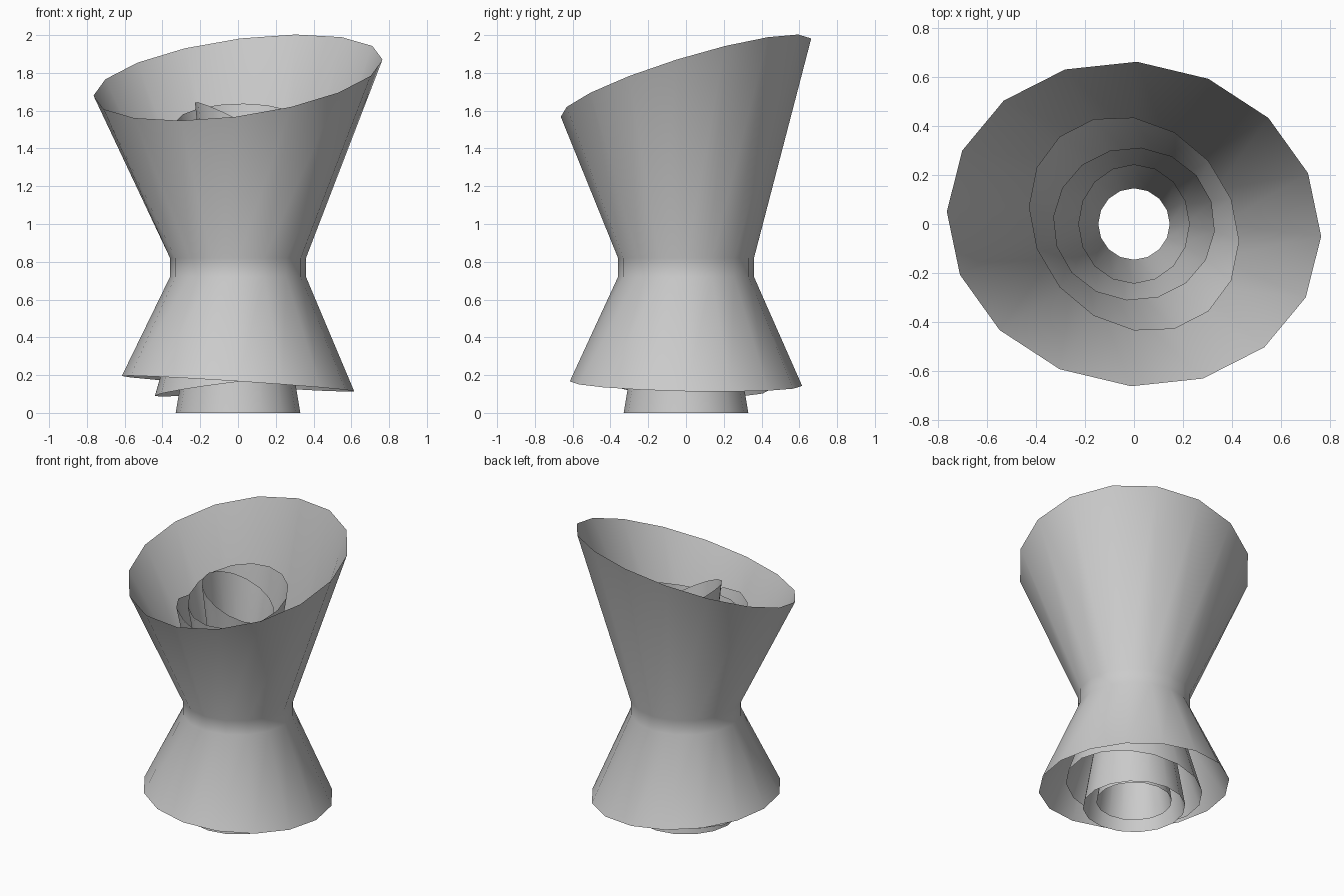
import bpy, bmesh
from math import sin, cos, tau, radians

if "Cube" in bpy.data.objects:
    bpy.data.objects.remove(bpy.data.objects["Cube"])

N = 16


def ring(bm, ax, cx, bx, dy, z0, gx=0.0, gy=0.0):
    """Elliptical ring lying on a tilted plane; (ax,cx) and (bx,dy) are its two axes."""
    out = []
    for i in range(N):
        t = tau * i / N
        x = ax * cos(t) + bx * sin(t)
        y = cx * cos(t) + dy * sin(t)
        out.append(bm.verts.new((x, y, z0 + gx * x + gy * y)))
    return out


def shell(name, bottom, waist, top):
    """Open hourglass sheet: tilted bottom rim, short waist band, tilted top rim."""
    bm = bmesh.new()
    r, z0, gx, gy = bottom
    wr, wz1, wz2 = waist
    rings = [ring(bm, r, 0, 0, r, z0, gx, gy),
             ring(bm, wr, 0, 0, wr, wz1),
             ring(bm, wr, 0, 0, wr, wz2),
             ring(bm, *top)]
    for lo, hi in zip(rings, rings[1:]):
        for i in range(N):
            j = (i + 1) % N
            bm.faces.new((lo[i], lo[j], hi[j], hi[i]))
    me = bpy.data.meshes.new(name)
    bm.to_mesh(me)
    bm.free()
    ob = bpy.data.objects.new(name, me)
    bpy.context.collection.objects.link(ob)
    bpy.ops.object.select_all(action='DESELECT')
    ob.select_set(True)
    bpy.context.view_layer.objects.active = ob
    bpy.ops.object.shade_smooth_by_angle(angle=radians(40))


# Outer flared sheath
shell("outer_sheath", (0.615, 0.155, -0.066, -0.02), (0.36, 0.72, 0.82),
      (0.765, -0.05, 0.012, 0.663, 1.775, 0.145, 0.31))
# Second sheath, strongly tilted rim
shell("second_sheath", (0.44, 0.143, 0.12, -0.05), (0.265, 0.70, 0.80),
      (0.43, -0.07, 0.0, 0.435, 1.29, -0.33, -0.33))
# Third sheath, standing on the ground
shell("third_sheath", (0.33, 0.0, 0, 0), (0.21, 0.72, 0.82),
      (0.33, -0.03, 0.03, 0.312, 1.54, 0.02, 0.31))
# Innermost tube
shell("inner_tube", (0.243, 0.04, 0, 0), (0.146, 0.72, 0.82),
      (0.228, 0.0, 0.0, 0.244, 1.53, -0.5, -0.1))
